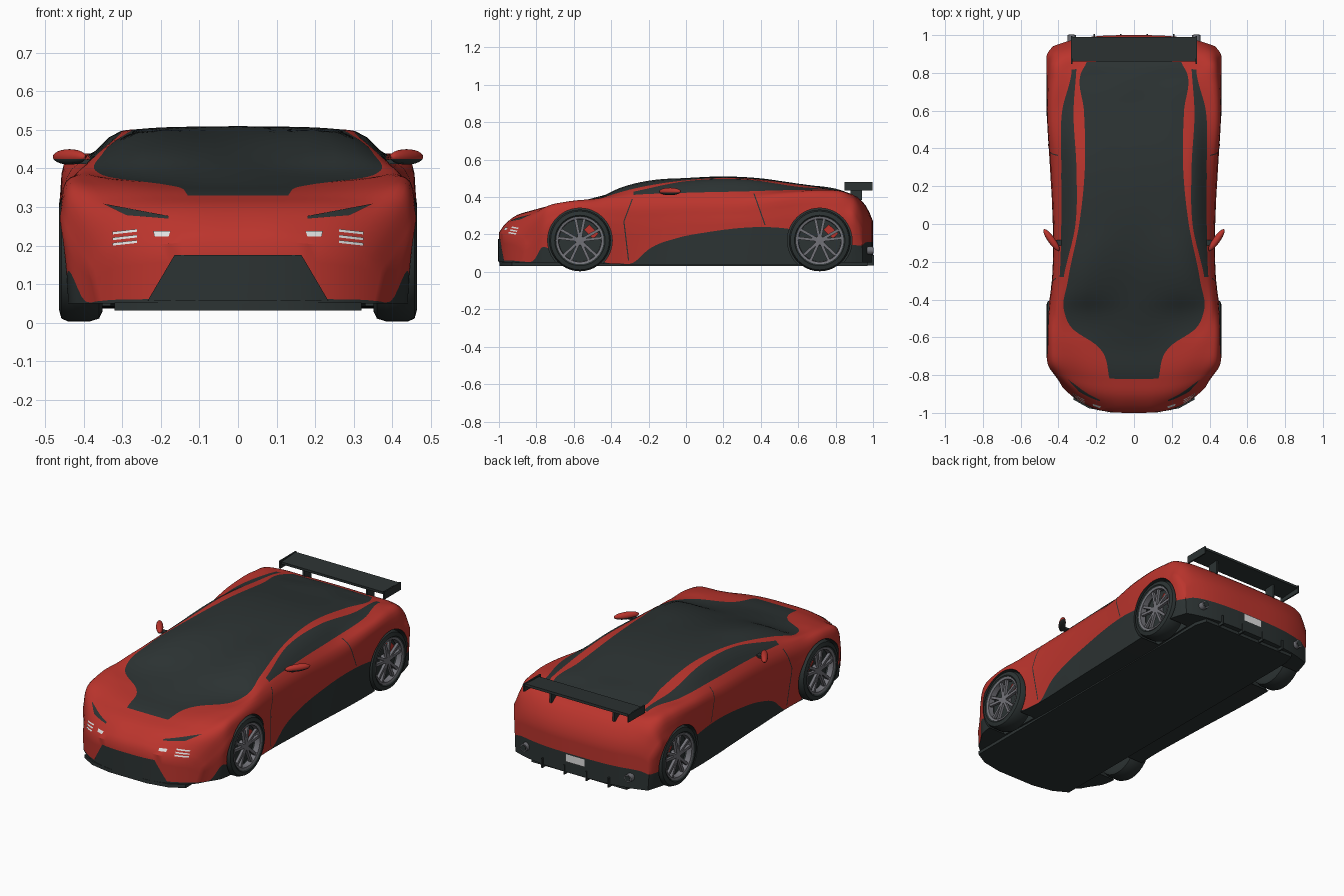
import bpy, bmesh, math
from mathutils import Vector, Matrix
from mathutils.bvhtree import BVHTree

cube = bpy.data.objects.get("Cube")
if cube:
    bpy.data.objects.remove(cube)


def material(name, *rgb):
    m = bpy.data.materials.new(name)
    m.use_nodes = True
    m.diffuse_color = (*rgb, 1)
    m.node_tree.nodes["Principled BSDF"].inputs["Base Color"].default_value = (*rgb, 1)
    return m


red = material("red paint", .5, .035, .026)
black = material("black trim", .025, .033, .033)
grey = material("rim grey", .17, .17, .19)
white = material("lamp white", .75, .75, .75)


def smooth(ob):
    bpy.ops.object.select_all(action='DESELECT')
    ob.select_set(True)
    bpy.context.view_layer.objects.active = ob
    bpy.ops.object.shade_smooth_by_angle(angle=math.radians(35))


def finish(name, bm, *mats):
    bmesh.ops.recalc_face_normals(bm, faces=bm.faces)
    me = bpy.data.meshes.new(name)
    bm.to_mesh(me)
    bm.free()
    for m in mats:
        me.materials.append(m)
    ob = bpy.data.objects.new(name, me)
    bpy.context.collection.objects.link(ob)
    smooth(ob)
    return ob


def box(name, centre, size, mat, rot=Matrix()):
    bm = bmesh.new()
    m = Matrix.Translation(centre) @ rot @ Matrix.Diagonal((*size, 1))
    bmesh.ops.create_cube(bm, size=1, matrix=m)
    finish(name, bm, mat)


def spline(keys, t):
    """Smooth curve through (t, x, z) keys."""
    i = 0
    while i < len(keys) - 2 and t > keys[i + 1][0]:
        i += 1

    def slope(a):
        return (Vector(keys[a + 1][1:]) - Vector(keys[a][1:])) / max(keys[a + 1][0] - keys[a][0], 1e-5)

    def tangent(a):
        if a == 0:
            return slope(0)
        if a == len(keys) - 1:
            return slope(a - 1)
        h, k = keys[a][0] - keys[a - 1][0], keys[a + 1][0] - keys[a][0]
        return (slope(a - 1) * k + slope(a) * h) / max(h + k, 1e-5)
    h = keys[i + 1][0] - keys[i][0]
    u = (t - keys[i][0]) / max(h, 1e-5)
    p, q = Vector(keys[i][1:]), Vector(keys[i + 1][1:])
    e = u * u * (3 - 2 * u)
    return p * (1 - e) + q * e + (tangent(i) * (1 - u) - tangent(i + 1) * u) * (h * u * (1 - u))


# Lengthwise body lines as (station, half width, height), in hundredths
centre = [(-100, 0, 21), (-98, 0, 24), (-94, 0, 28), (-82, 0, 33), (-64, 0, 36), (-40, 0, 42), (-20, 0, 47),
          (0, 0, 50), (20, 0, 51), (40, 0, 50), (60, 0, 47), (86, 0, 42.5), (93, 0, 39), (98, 0, 32), (100, 0, 27)]
canopy = [(-100, 11, 21), (-98, 11, 24), (-94, 11, 28), (-82, 13, 33), (-64, 20, 36), (-56, 32, 37.5),
          (-46, 37, 39.5), (-30, 35, 44), (0, 29, 49), (30, 26, 50), (60, 26.5, 46.5), (80, 28, 43.5),
          (86, 25, 42.3), (93, 25, 39), (98, 25, 32), (100, 25, 27)]
rail = [(-100, 18, 20.5), (-94, 19, 27.5), (-82, 22, 33), (-64, 29, 36.7), (-56, 36, 38), (-46, 39, 39.5),
        (-30, 37.5, 42.5), (0, 31, 48.5), (30, 30.5, 49.5), (60, 32, 45.5), (82, 30.5, 43), (93, 30, 39),
        (98, 29.5, 32), (100, 29, 27)]
belt = [(-100, 26, 19.5), (-94, 29, 26.5), (-82, 33, 32.5), (-64, 38, 37.5), (-46, 41, 39.2), (-30, 39.5, 41),
        (0, 38.5, 42.3), (30, 38.5, 43), (60, 38, 43.7), (82, 33, 43), (93, 34, 39), (98, 34, 32), (100, 33, 27)]
shoulder = [(-100, 34, 17.5), (-92, 39, 26), (-82, 42, 32), (-62, 43.5, 37.3), (-45, 43, 37.5), (-25, 42, 37),
            (0, 41.5, 38), (30, 42.5, 39), (55, 44, 42), (75, 43, 43), (88, 41.5, 41), (97, 40, 33), (100, 39, 26)]
waist = [(-100, 38, 13), (-85, 44, 21), (-70, 46.3, 27), (-50, 46, 27), (-30, 43.5, 25), (0, 43, 27),
         (30, 44.5, 27), (55, 46, 30), (85, 46.3, 30), (97, 45, 27), (100, 43, 23)]
skirt = [(-100, 0, 5.6), (-91, 0, 6), (-85, 0, 12), (-72, 0, 12), (-50, 0, 7), (-28, 0, 5), (-20, 0, 12),
         (-5, 0, 18), (10, 0, 21), (55, 0, 23), (85, 0, 15), (100, 0, 14)]
sill = [(-100, 36, 5), (-85, 42, 5), (-70, 44, 5), (-30, 42, 4), (0, 43, 4), (60, 45, 4), (85, 45, 5), (100, 42, 5)]
SPANS = (6, 2, 3, 4, 5)
N, SIDE = sum(SPANS), 5


def section(s):
    pts = [spline(c, s) for c in (centre, canopy, rail, belt, shoulder, waist)]
    keys, d = [], 0
    for i, p in enumerate(pts):
        d += (p - pts[i - 1]).length if i else 0
        keys.append((d, *p))
    half = [spline(keys, keys[i][0] + (keys[i + 1][0] - keys[i][0]) * k / n)
            for i, n in enumerate(SPANS) for k in range(n)] + [pts[-1]]
    low, top = spline(sill, s), pts[-1]
    u = (top.y - max(spline(skirt, s).y, low.y + .3)) / (top.y - low.y)
    half += [top.lerp(low, t) for t in (u / 3, u * 2 / 3, u, (1 + u) / 2, 1)]
    half += [Vector((low.x * half[j].x / top.x, low.y)) for j in range(N - 1, -1, -1)]
    # Round the plan of nose and tail
    bend = 20 * (max(0, -70 - s) / 30) ** 1.5 - 6 * (max(0, s - 80) / 20) ** 1.5
    return [Vector((p.x, s + bend * (p.x / 43) ** 3, p.y)) / 100 for p in half]


def is_black(h, s):
    return (h < 6 and -82 < s < 86) or (8 <= h < 11 and -28 < s < 82) or h >= N + 3


# Body shell
bm = bmesh.new()
stations = list(range(-100, 101, 2))
halves = [section(s) for s in stations]
L = len(halves[0])
K = 2 * L - 2
rings = []
for half in halves:
    left = [Vector((-p.x, p.y, p.z)) for p in half[-2:0:-1]]
    rings.append([bm.verts.new(p) for p in half + left])
for a, b, s in zip(rings, rings[1:], stations):
    for i in range(K):
        f = bm.faces.new((a[i], a[(i + 1) % K], b[(i + 1) % K], b[i]))
        f.material_index = int(is_black(min(i, K - 1 - i), s + 1))
for ring, half in ((rings[0], halves[0]), (rings[-1], halves[-1])):
    inner = {}

    def cap_vert(r, j):
        a = abs(j)
        if 0 < r < SIDE and a < N:
            if (r, j) not in inner:
                t = (half[N].z - half[N + r].z) / (half[N].z - half[N + SIDE].z)
                p = half[a].lerp(half[L - 1 - a], t)
                inner[r, j] = bm.verts.new((math.copysign(p.x, j), p.y, p.z))
            return inner[r, j]
        h = a if r == 0 else L - 1 - a if r == SIDE else N + r
        return ring[h if j >= 0 else (K - h) % K]
    for r in range(SIDE):
        for j in range(-N, N):
            f = bm.faces.new([cap_vert(r, j), cap_vert(r, j + 1), cap_vert(r + 1, j + 1), cap_vert(r + 1, j)])
            f.material_index = int(r >= 3)
body = finish("body", bm, red, black)

# Wheel arches
AXLES = {"front": -.567, "rear": .715}
bm = bmesh.new()
for y in AXLES.values():
    for x in (-.48, .48):
        bmesh.ops.create_cone(bm, cap_ends=True, segments=48, radius1=.173, radius2=.173, depth=.3,
                              matrix=Matrix.Translation((x, y, .168)) @ Matrix.Rotation(math.pi / 2, 4, 'Y'))
for f in bm.faces:
    f.material_index = 1
cutter = finish("arch_cutter", bm, red, black)
cutter.hide_render = True
cut = body.modifiers.new("arches", 'BOOLEAN')
cut.operation, cut.solver, cut.object = 'DIFFERENCE', 'EXACT', cutter
bpy.context.view_layer.objects.active = body
bpy.ops.object.modifier_apply(modifier="arches")
bpy.data.objects.remove(cutter)
smooth(body)
bm = bmesh.new()
bm.from_mesh(body.data)
surface = BVHTree.FromBMesh(bm)
bm.free()


def patch(name, corners, mat, axis, sign, nu=12, nv=4, lift=.004):
    """Thin plate laid on the body, cast along x (axis 0) or y (axis 1)."""
    a, b, c, d = (Vector(p) for p in corners)
    ray = Vector((0, 0, 0))
    ray[axis] = -sign
    bm, grid = bmesh.new(), []
    for i in range(nu + 1):
        for k in range(nv + 1):
            p = a.lerp(b, i / nu).lerp(d.lerp(c, i / nu), k / nv)
            o = Vector((p.x, p.x, p.y))
            o[axis] = sign * 2
            hit = surface.ray_cast(o, ray)[0]
            grid.append(bm.verts.new((hit or o + ray * 1.1) - ray * lift))
    for i in range(nu):
        for k in range(nv):
            q = i * (nv + 1) + k
            bm.faces.new((grid[q], grid[q + 1], grid[q + nv + 2], grid[q + nv + 1]))
    finish(name, bm, mat)


# Nose: grille, lamps and head lamp slits
patch("grille", [(-.165, .175), (.165, .175), (.235, .056), (-.235, .056)], black, 1, -1, 24, 6)
for side, m in (("left", 1), ("right", -1)):
    patch(side + "_lamp_slit", [(m * .35, .309), (m * .18, .277), (m * .18, .27), (m * .29, .279)], black, 1, -1)
    patch(side + "_inner_lamp", [(m * .175, .238), (m * .22, .238), (m * .217, .224), (m * .18, .224)], white, 1, -1)
    for z in (.207, .221, .236):
        patch(side + "_outer_lamp", [(m * .262, z + .007), (m * .325, z), (m * .325, z - .007), (m * .262, z)],
              white, 1, -1)
    # Door seams
    for (y0, z0), (y1, z1) in (((-.29, .39), (-.335, .27)), ((-.335, .27), (-.31, .06)), ((.36, .42), (.42, .25))):
        patch(side + "_door_seam", [(y0, z0), (y1, z1), (y1 + .006, z1), (y0 + .006, z0)], black, 0, m, 8, 1, .002)

# Floor and front splitter
bm = bmesh.new()
plan = [(.12, -.998), (.24, -.975), (.32, -.93), (.32, .9), (.3, .97)]
plan += [(-x, y) for x, y in reversed(plan)]
base = bm.faces.new([bm.verts.new((x, y, .032)) for x, y in plan])
top = bmesh.ops.extrude_face_region(bm, geom=[base], use_keep_orig=True)["geom"]
bmesh.ops.translate(bm, vec=(0, 0, .02), verts=[v for v in top if isinstance(v, bmesh.types.BMVert)])
finish("floor_and_splitter", bm, black)


def lathe(name, profile, sign, y, mat):
    """Closed (radius, x) profile turned about a wheel axle."""
    bm, n = bmesh.new(), 40
    loops = [[bm.verts.new((sign * x, y + r * math.cos(k * math.tau / n), .168 + r * math.sin(k * math.tau / n)))
              for r, x in profile] for k in range(n)]
    for k in range(n):
        a, b = loops[k], loops[(k + 1) % n]
        for i in range(len(profile)):
            if profile[i][0] or profile[i - 1][0]:
                bm.faces.new((a[i], a[i - 1], b[i - 1], b[i]))
    bmesh.ops.remove_doubles(bm, verts=bm.verts, dist=1e-5)
    finish(name, bm, mat)


# Wheels
tyre = [(0, .36), (.14, .352), (.157, .36), (.165, .385), (.165, .44), (.157, .458), (.135, .464), (.126, .455),
        (.126, .41), (0, .41)]
for end, y in AXLES.items():
    for side, m in (("left", 1), ("right", -1)):
        tag = f"{end}_{side}_"
        lathe(tag + "tyre", tyre, m, y, black)
        lathe(tag + "rim", [(.127, .425), (.127, .46), (.115, .457), (.113, .425)], m, y, grey)
        lathe(tag + "hub", [(0, .415), (.026, .415), (.024, .45), (0, .453)], m, y, grey)
        box(tag + "caliper", (m * .418, y + .06, .215), (.02, .04, .07), red, Matrix.Rotation(.8, 4, 'X'))
        for k in range(5):
            for d in (-.2, .2):
                rot = Matrix.Rotation(k * math.tau / 5 + d, 4, 'X')
                mid = rot @ Vector((0, 0, .066))
                box(tag + "spoke", (m * .443, y + mid.y, .168 + mid.z), (.016, .015, .1), grey, rot)

# Mirrors
for side, m in (("left", 1), ("right", -1)):
    bm = bmesh.new()
    place = Matrix.Translation((m * .437, -.085, .43)) @ Matrix.Rotation(m * .95, 4, 'Z')
    bmesh.ops.create_uvsphere(bm, u_segments=24, v_segments=12, radius=1,
                              matrix=place @ Matrix.Diagonal((.07, .019, .02, 1)))
    for f in bm.faces:
        f.material_index = int(f.calc_center_median().z < .424)
    finish(side + "_mirror", bm, red, black)
    box(side + "_mirror_stalk", (m * .403, -.1, .417), (.05, .03, .012), black)

# Rear wing
box("wing_blade", (0, .925, .468), (.66, .13, .014), black, Matrix.Rotation(.06, 4, 'X'))
for x in (-.33, .33):
    box("wing_end_plate", (x, .922, .458), (.008, .148, .044), black)
for x in (-.2, .2):
    box("wing_support", (x, .91, .425), (.012, .06, .08), black)

# Tail: number plate, diffuser fins and exhausts
patch("rear_plate", [(-.06, .155), (.06, .155), (.06, .112), (-.06, .112)], white, 1, 1, 4, 2, .006)
for x in (-.21, -.07, .07, .21):
    box("diffuser_fin", (x, .95, .062), (.008, .11, .055), black)
for x in (-.33, .33):
    for name, r, y, mat in (("exhaust", .022, .975, grey), ("exhaust_bore", .016, .977, black)):
        bm = bmesh.new()
        bmesh.ops.create_cone(bm, cap_ends=True, segments=24, radius1=r, radius2=r, depth=.05,
                              matrix=Matrix.Translation((x, y, .115)) @ Matrix.Rotation(math.pi / 2, 4, 'X'))
        finish(name, bm, mat)
